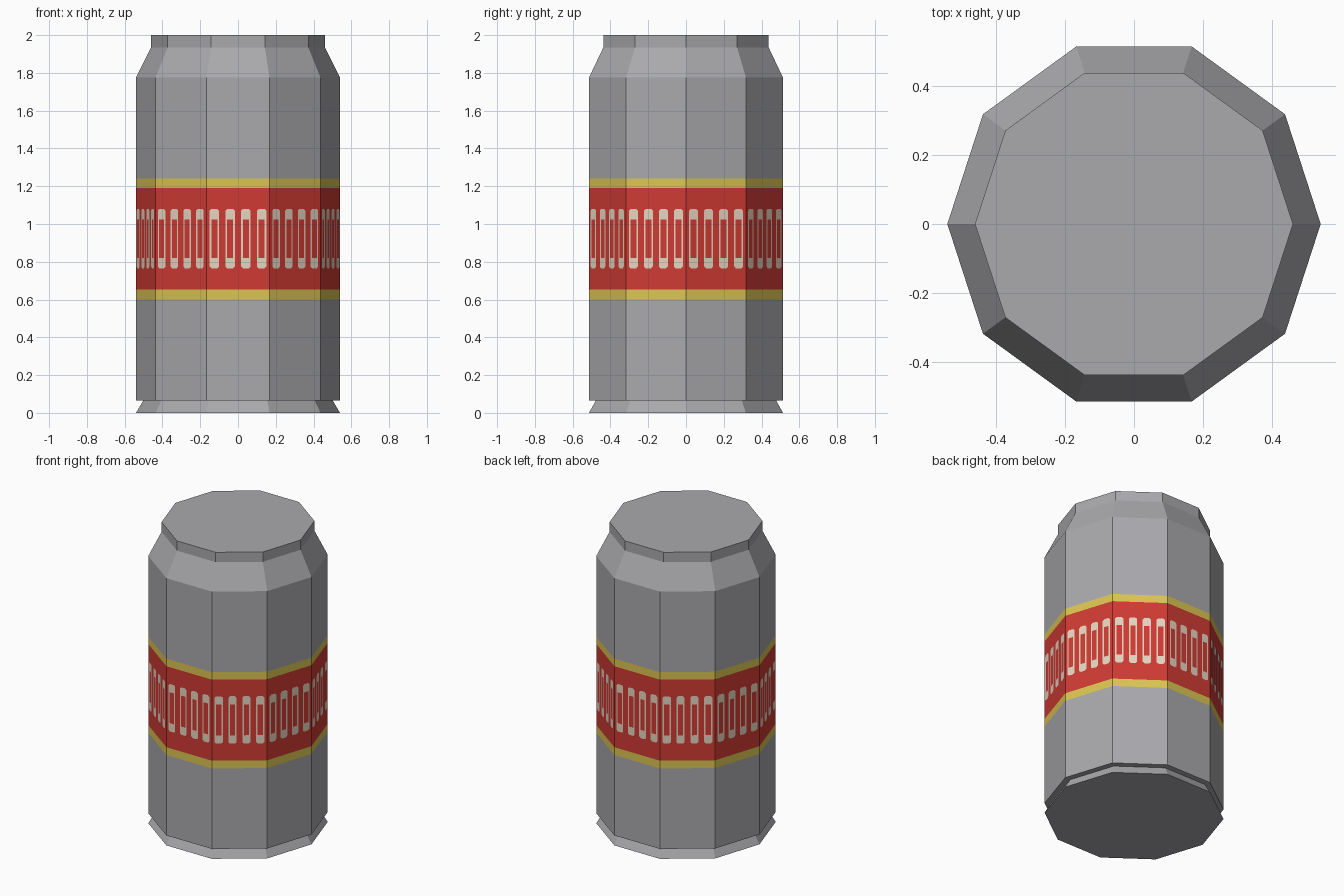
import bpy, bmesh, math
from mathutils import Vector

if "Cube" in bpy.data.objects:
    bpy.data.objects.remove(bpy.data.objects["Cube"])

SIDES = 10
R = 0.54

def material(name, rgb):
    m = bpy.data.materials.new(name)
    m.diffuse_color = (*rgb, 1)
    m.use_nodes = True
    m.node_tree.nodes["Principled BSDF"].inputs["Base Color"].default_value = m.diffuse_color
    return m

silver = material("silver", (0.40, 0.40, 0.42))
red = material("red", (0.63, 0.043, 0.034))
gold = material("gold", (0.72, 0.56, 0.085))
cream = material("cream", (0.79, 0.67, 0.53))

def make_object(name, bm, mats):
    me = bpy.data.meshes.new(name)
    bm.to_mesh(me)
    bm.free()
    for m in mats:
        me.materials.append(m)
    ob = bpy.data.objects.new(name, me)
    bpy.context.collection.objects.link(ob)
    return ob

# Can: ten-sided lathe of (radius, height), with label bands coloured by height
profile = [(R, 0), (0.502, 0.065), (R, 0.066), (R, 0.60), (R, 0.652),
           (R, 1.19), (R, 1.24), (R, 1.775), (0.46, 1.935), (0.46, 2.0)]
bm = bmesh.new()
rings = []
for r, z in profile:
    rings.append([bm.verts.new((r * math.cos(math.tau * i / SIDES),
                                r * math.sin(math.tau * i / SIDES), z))
                  for i in range(SIDES)])
for a, b in zip(rings, rings[1:]):
    for i in range(SIDES):
        j = (i + 1) % SIDES
        f = bm.faces.new((a[i], a[j], b[j], b[i]))
        z = f.calc_center_median().z
        if 0.652 < z < 1.19:
            f.material_index = 1
        elif 0.60 < z < 1.24:
            f.material_index = 2
bm.faces.new(rings[0][::-1])
bm.faces.new(rings[-1])
make_object("can", bm, [silver, red, gold])

# Label ornament: four cream outlined slots on every side of the can
bm = bmesh.new()
apothem = R * math.cos(math.pi / SIDES) + 0.002
spacing = 2 * R * math.sin(math.pi / SIDES) / 4
HALF, BAR, CUT = 0.025, 0.009, 0.01

def plate(points, out, side):
    bm.faces.new([bm.verts.new(out * apothem + side * x + Vector((0, 0, z)))
                  for x, z in points])

def block(cx, z0, z1, top, out, side):
    # end block with chamfered outer corners
    pts = [(-HALF, z0), (HALF, z0), (HALF, z1 - CUT), (HALF - CUT, z1),
           (CUT - HALF, z1), (-HALF, z1 - CUT)]
    if not top:
        pts = [(-x, z0 + z1 - z) for x, z in pts]
    plate([(cx + x, z) for x, z in pts], out, side)

for i in range(SIDES):
    a = math.tau * (i + 0.5) / SIDES
    out = Vector((math.cos(a), math.sin(a), 0))
    side = Vector((-math.sin(a), math.cos(a), 0))
    for k in range(4):
        cx = (k - 1.5) * spacing
        block(cx, 1.025, 1.08, True, out, side)
        block(cx, 0.765, 0.82, False, out, side)
        for x0 in (cx - HALF, cx + HALF - BAR):
            plate([(x0, 0.82), (x0 + BAR, 0.82), (x0 + BAR, 1.025), (x0, 1.025)], out, side)
make_object("label_slots", bm, [cream])
